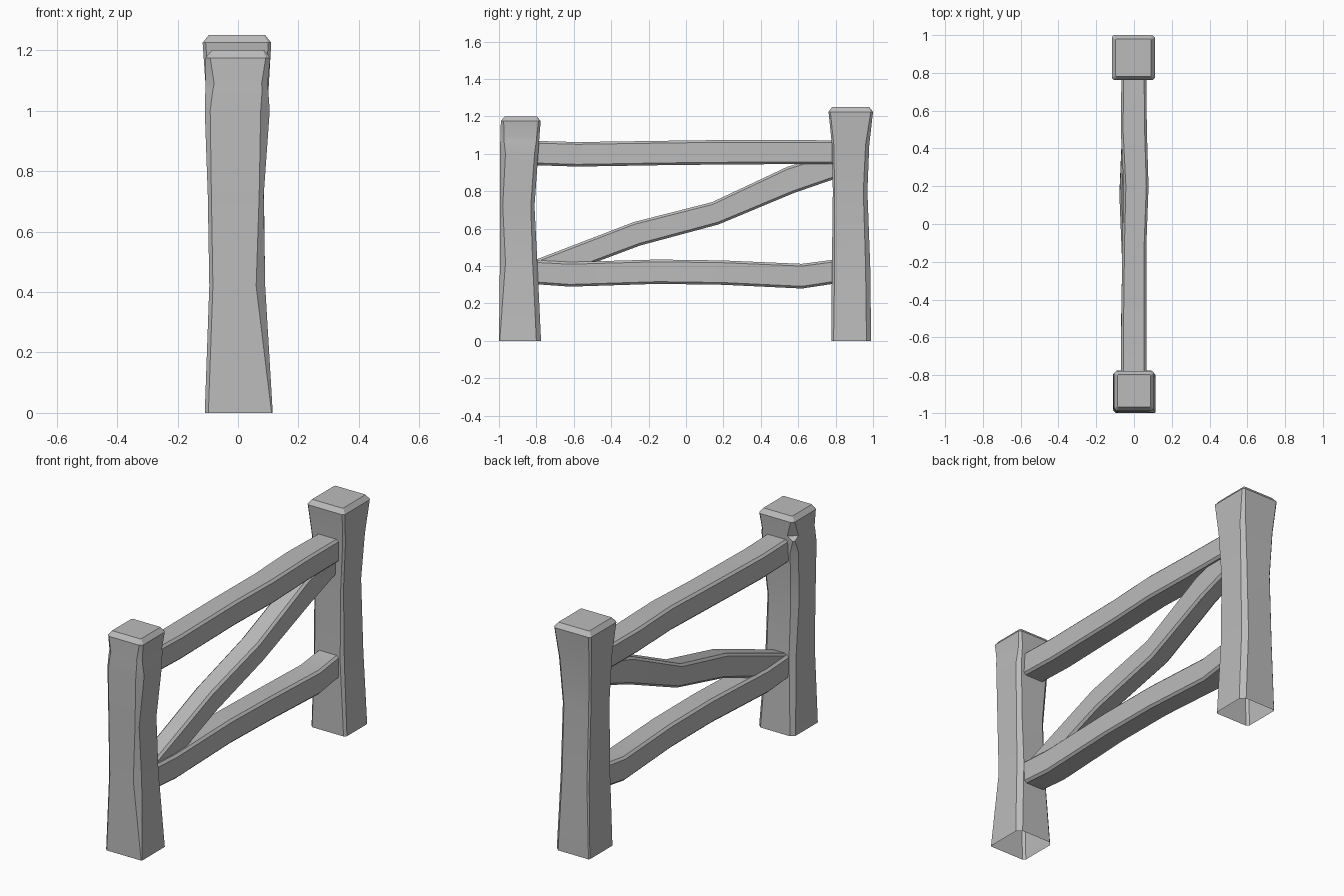
import bpy
import bmesh
from math import radians
from mathutils import Vector

default_cube = bpy.data.objects.get("Cube")
if default_cube:
    bpy.data.objects.remove(default_cube, do_unlink=True)

# One plain colour for all of the timber
timber = bpy.data.materials.new("grey_timber")
timber.use_nodes = True
grey = (.5, .5, .5, 1)
timber.diffuse_color = grey
timber.node_tree.nodes["Principled BSDF"].inputs["Base Color"].default_value = grey


def chamfered_ring(a0, a1, b0, b1, cuts):
    """Rectangle with its four corners cut, counter-clockwise from (a0, b0)."""
    p, q, r, s = cuts
    return [(a0, b0 + p), (a0 + p, b0), (a1 - q, b0), (a1, b0 + q),
            (a1, b1 - r), (a1 - r, b1), (a0 + s, b1), (a0, b1 - s)]


def loft(name, rings, cap_start):
    """Skin a stack of equal rings and close the far end."""
    bm = bmesh.new()
    loops = [[bm.verts.new(point) for point in ring] for ring in rings]
    for low, high in zip(loops, loops[1:]):
        count = len(low)
        for i in range(count):
            j = (i + 1) % count
            bm.faces.new((low[i], low[j], high[j], high[i]))
    bm.faces.new(loops[-1])
    if cap_start:
        bm.faces.new(loops[0][::-1])
    bmesh.ops.remove_doubles(bm, verts=bm.verts[:], dist=.0005)
    bmesh.ops.recalc_face_normals(bm, faces=bm.faces[:])
    mesh = bpy.data.meshes.new(name)
    bm.to_mesh(mesh)
    bm.free()
    mesh.materials.append(timber)
    obj = bpy.data.objects.new(name, mesh)
    bpy.context.collection.objects.link(obj)
    bpy.ops.object.select_all(action='DESELECT')
    obj.select_set(True)
    bpy.context.view_layer.objects.active = obj
    bpy.ops.object.shade_smooth_by_angle(angle=radians(25))
    return obj


def post(name, sections, top):
    """Upright with open foot; sections hold height, x range, y range, corner cuts."""
    rings = []
    for z, x0, x1, y0, y1, cuts in sections:
        rings.append([Vector((x, y, z)) for x, y in chamfered_ring(x0, x1, y0, y1, cuts)])
    # bevelled cap
    z, x0, x1, y0, y1, cuts = sections[-1]
    inset = .02
    cap = chamfered_ring(x0 + inset, x1 - inset, y0 + inset, y1 - inset, [.004] * 4)
    rings.append([Vector((x, y, top)) for x, y in cap])
    return loft(name, rings, cap_start=False)


def rail(name, sections, cut=.012, lean=0):
    """Crosspiece along y; sections hold y, x range, z range; lean shifts the underside."""
    rings = []
    for y, x0, x1, z0, z1 in sections:
        ring = []
        for x, z in chamfered_ring(x0, x1, z0, z1, [cut] * 4):
            under = (z1 - z) / (z1 - z0)
            ring.append(Vector((x, y + lean * under, z)))
        rings.append(ring)
    return loft(name, rings, cap_start=True)


# Front post, with a chipped knot on its inner left-hand corner
post("front_post", [
    (0, -.11, .115, -1, -.775, (.012, .004, .025, .02)),
    (.42, -.095, .09, -.995, -.795, (.012, .03, .025, .025)),
    (.72, -.1, .085, -.995, -.81, (.012, .015, .02, .03)),
    (1, -.11, .105, -.995, -.79, (.018, .03, .02, .03)),
    (1.07, -.108, .1, -.993, -.785, (.025, .02, .015, .008)),
    (1.09, -.107, .098, -.992, -.784, (.028, .02, .015, .04)),
    (1.175, -.107, .107, -.99, -.777, (.015, .015, .012, .015)),
], top=1.2)

# Back post, a little taller and flared at its head
post("back_post", [
    (0, -.105, .11, .777, .99, (.012, .012, .025, .005)),
    (.4, -.095, .09, .78, .985, (.015, .015, .025, .008)),
    (.8, -.095, .085, .785, .97, (.015, .01, .022, .008)),
    (1.05, -.105, .1, .78, .98, (.012, .01, .02, .008)),
    (1.225, -.117, .11, .762, 1, (.01, .01, .012, .01)),
], top=1.25)

# Horizontal rails
rail("top_rail", [
    (-.83, -.068, .065, .94, 1.07),
    (-.58, -.068, .065, .932, 1.063),
    (-.1, -.062, .066, .94, 1.07),
    (.2, -.055, .077, .943, 1.074),
    (.5, -.07, .068, .945, 1.074),
    (.82, -.066, .065, .945, 1.072),
])
rail("bottom_rail", [
    (-.83, -.068, .065, .305, .433),
    (-.62, -.07, .064, .29, .422),
    (-.15, -.062, .066, .305, .435),
    (.2, -.058, .07, .3, .43),
    (.62, -.066, .066, .28, .412),
    (.82, -.064, .065, .31, .438),
])

# Diagonal brace
rail("diagonal_brace", [
    (-.84, -.055, .045, .3, .42),
    (-.28, -.06, .045, .51, .635),
    (.14, -.077, .035, .623, .742),
    (.54, -.06, .045, .79, .93),
    (.8, -.055, .045, .88, 1.01),
], lean=.035)
